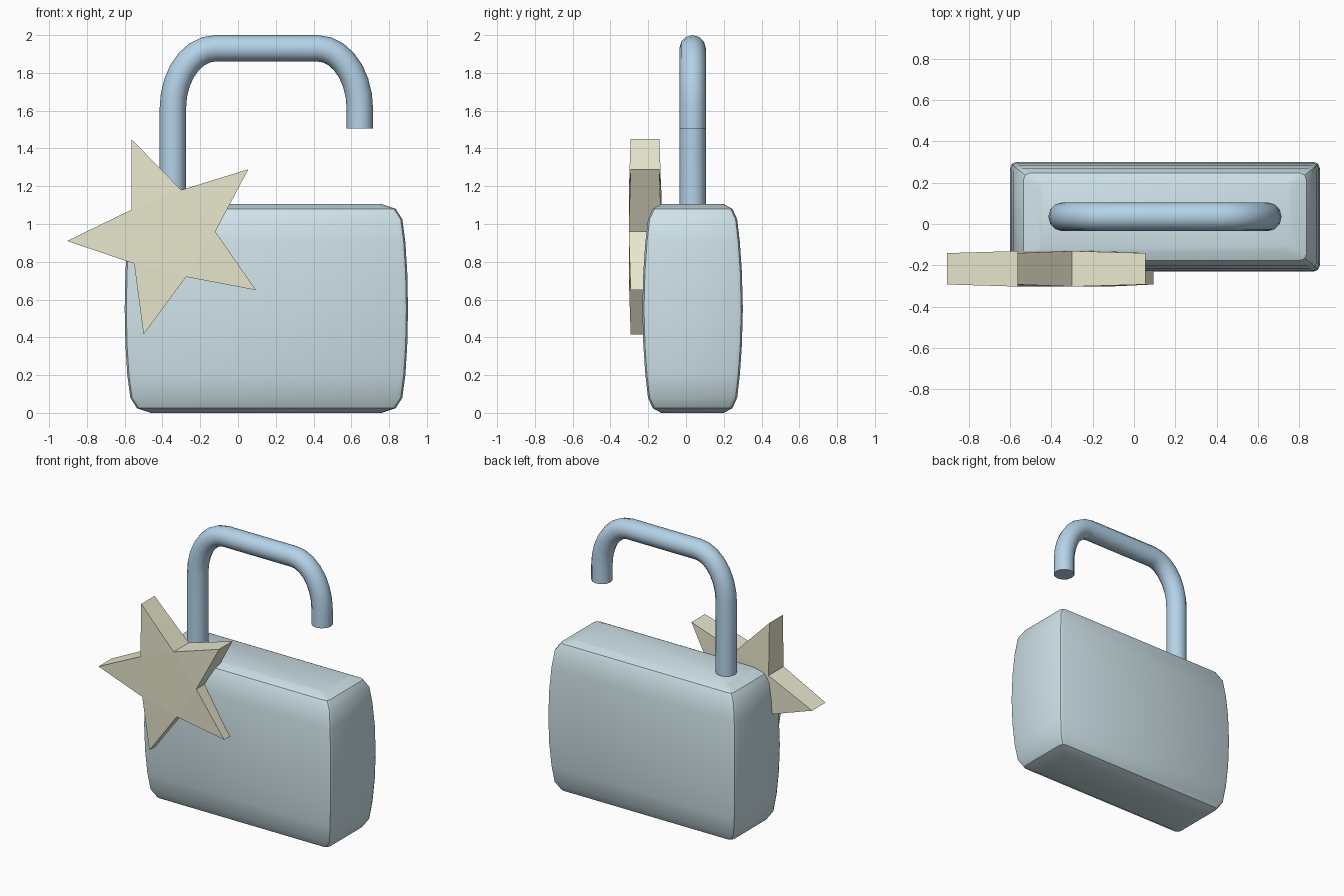
import bpy, math
from math import cos, sin, pi

if "Cube" in bpy.data.objects:
    bpy.data.objects.remove(bpy.data.objects["Cube"])

YC = 0.035  # depth centre of the lock


def make(name, verts, faces, color, smooth=None):
    mesh = bpy.data.meshes.new(name)
    mesh.from_pydata(verts, [], faces)
    mesh.update()
    ob = bpy.data.objects.new(name, mesh)
    bpy.context.collection.objects.link(ob)
    mat = bpy.data.materials.new(name + "_colour")
    mat.diffuse_color = (*color, 1)
    mat.use_nodes = True
    mat.node_tree.nodes["Principled BSDF"].inputs["Base Color"].default_value = mat.diffuse_color
    mesh.materials.append(mat)
    bpy.ops.object.select_all(action='DESELECT')
    ob.select_set(True)
    bpy.context.view_layer.objects.active = ob
    bpy.ops.object.mode_set(mode='EDIT')
    bpy.ops.mesh.select_all(action='SELECT')
    bpy.ops.mesh.normals_make_consistent(inside=False)
    bpy.ops.object.mode_set(mode='OBJECT')
    if smooth:
        bpy.ops.object.shade_smooth_by_angle(angle=math.radians(smooth))
    return ob


def loft(rings):
    n = len(rings[0])
    verts = [v for r in rings for v in r]
    faces = [(i * n + j, i * n + (j + 1) % n, (i + 1) * n + (j + 1) % n, (i + 1) * n + j)
             for i in range(len(rings) - 1) for j in range(n)]
    faces += [tuple(range(n)), tuple(range(len(verts) - n, len(verts)))]
    return verts, faces


# Lock body: rounded rectangles stacked in z, (z, x inset, y inset)
lower = [(0.0, .14, .10), (0.025, .065, .055), (0.08, .03, .03),
         (0.20, .014, .016), (0.36, .004, .005), (0.55, 0, 0)]
levels = lower + [(1.105 - z, a, b) for z, a, b in reversed(lower[:-1])]


def rounded_rect(z, ix, iy, r=0.03, seg=2):
    hx, hy = 0.75 - ix - r, 0.266 - iy - r
    pts = []
    for k, (sx, sy) in enumerate([(1, 1), (-1, 1), (-1, -1), (1, -1)]):
        for s in range(seg + 1):
            a = (k + s / seg) * pi / 2
            pts.append((0.15 + sx * hx + r * cos(a), YC + sy * hy + r * sin(a), z))
    return pts


make("lock_body", *loft([rounded_rect(*l) for l in levels]), (0.62, 0.76, 0.81), 35)

# Shackle: tube along an open hook with elliptical bends (x, z, direction angle)
path = [(-0.345, 1.0, pi / 2)]
RX, RZ, SEG = 0.225, 0.32, 7
for cx, a0 in ((-0.345 + RX, pi), (0.645 - RX, pi / 2)):
    for i in range(SEG + 1):
        a = a0 - i / SEG * pi / 2
        path.append((cx + RX * cos(a), 1.93 - RZ + RZ * sin(a),
                     math.atan2(-RZ * cos(a), RX * sin(a))))
path.append((0.645, 1.505, -pi / 2))
rings = [[(x - sin(t) * 0.07 * cos(b), YC + 0.07 * sin(b), z + cos(t) * 0.07 * cos(b))
          for b in (2 * pi * k / 12 for k in range(12))] for x, z, t in path]
make("shackle", *loft(rings), (0.46, 0.65, 0.81), 35)

# Star: slightly thicker in the middle than at its tips
tips = [(-0.905, 0.91), (-0.565, 1.45), (0.055, 1.29), (0.095, 0.65), (-0.5, 0.415)]
inner = [(-0.565, 1.075), (-0.3, 1.18), (-0.12, 0.96), (-0.275, 0.72), (-0.55, 0.79)]
verts, faces = [], []
for s in (-1, 1):
    for t, n in zip(tips, inner):
        verts += [(t[0], -0.217 + s * 0.076, t[1]), (n[0], -0.217 + s * 0.086, n[1])]
for o in (0, 10):
    faces.append(tuple(o + 2 * i + 1 for i in range(5)))
    faces += [(o + 2 * i, o + 2 * i + 1, o + (2 * i - 1) % 10) for i in range(5)]
faces += [(i, (i + 1) % 10, 10 + (i + 1) % 10, 10 + i) for i in range(10)]
make("star", verts, faces, (0.81, 0.80, 0.61))
